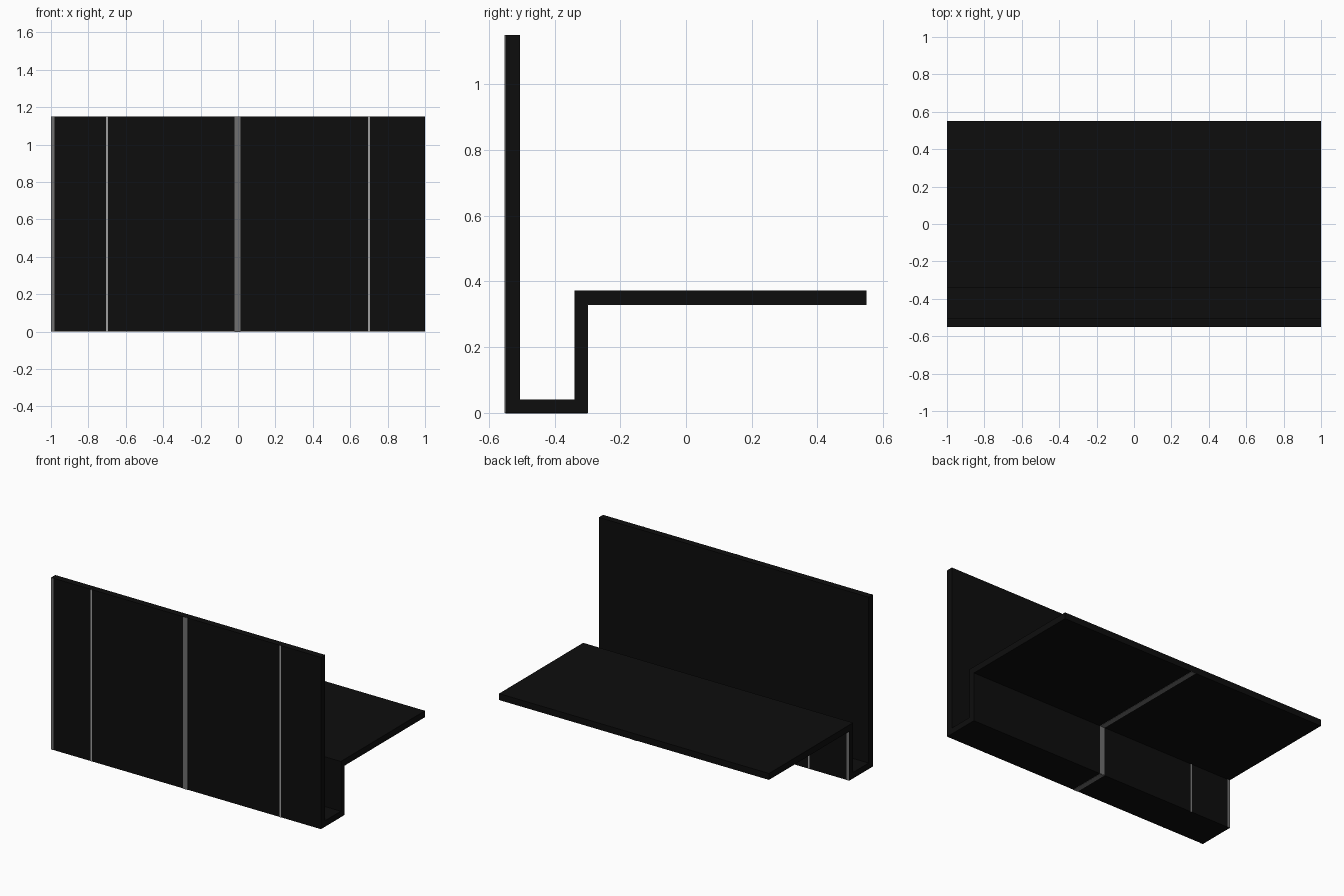
import bpy

if "Cube" in bpy.data.objects:
    bpy.data.objects.remove(bpy.data.objects["Cube"])


def material(name, value):
    m = bpy.data.materials.new(name)
    m.diffuse_color = (value, value, value, 1)
    m.use_nodes = True
    m.node_tree.nodes["Principled BSDF"].inputs["Base Color"].default_value = m.diffuse_color
    return m


black = material("black", 0.004)
grey = material("mid grey", 0.16)
light = material("light grey", 0.35)


def extrude(name, profile, x0, x1, mat):
    """Extrude a closed (y, z) profile along x."""
    n = len(profile)
    verts = [(x, y, z) for x in (x0, x1) for y, z in profile]
    faces = [tuple(range(n))[::-1], tuple(range(n, 2 * n))]
    faces += [(i, (i + 1) % n, n + (i + 1) % n, n + i) for i in range(n)]
    me = bpy.data.meshes.new(name)
    me.from_pydata(verts, [], faces)
    me.materials.append(mat)
    ob = bpy.data.objects.new(name, me)
    bpy.context.collection.objects.link(ob)
    return ob


def box(name, x, w, y0, y1, z0, z1, mat):
    p = [(y0, z0), (y1, z0), (y1, z1), (y0, z1)]
    return extrude(name, p, x - w / 2, x + w / 2, mat)


# One folded black sheet: tall wall, gutter floor, riser and shelf
sheet = [(-0.55, 0), (-0.30, 0), (-0.30, 0.33), (0.55, 0.33), (0.55, 0.373),
         (-0.34, 0.373), (-0.34, 0.04), (-0.505, 0.04), (-0.505, 1.15), (-0.55, 1.15)]
extrude("folded_sheet", sheet, -1, 1, black)

# Joint strips on the wall front and on the back of the riser
T = 0.002
for label, x, w, mat in (("end", -0.99, 0.018, grey), ("left", -0.7, 0.01, light),
                         ("centre", -0.003, 0.034, grey), ("right", 0.7, 0.01, light)):
    box(label + "_wall_strip", x, w, -0.55 - T, -0.549, 0, 1.15, mat)
    if label != "right":
        box(label + "_riser_strip", x, w, -0.301, -0.30 + T, 0, 0.33, mat)

# The centre joint carries on under the gutter and the shelf
box("centre_floor_strip", -0.003, 0.034, -0.55, -0.30, -T, 0.001, grey)
box("centre_shelf_strip", -0.003, 0.034, -0.30, 0.55, 0.33 - T, 0.331, grey)
